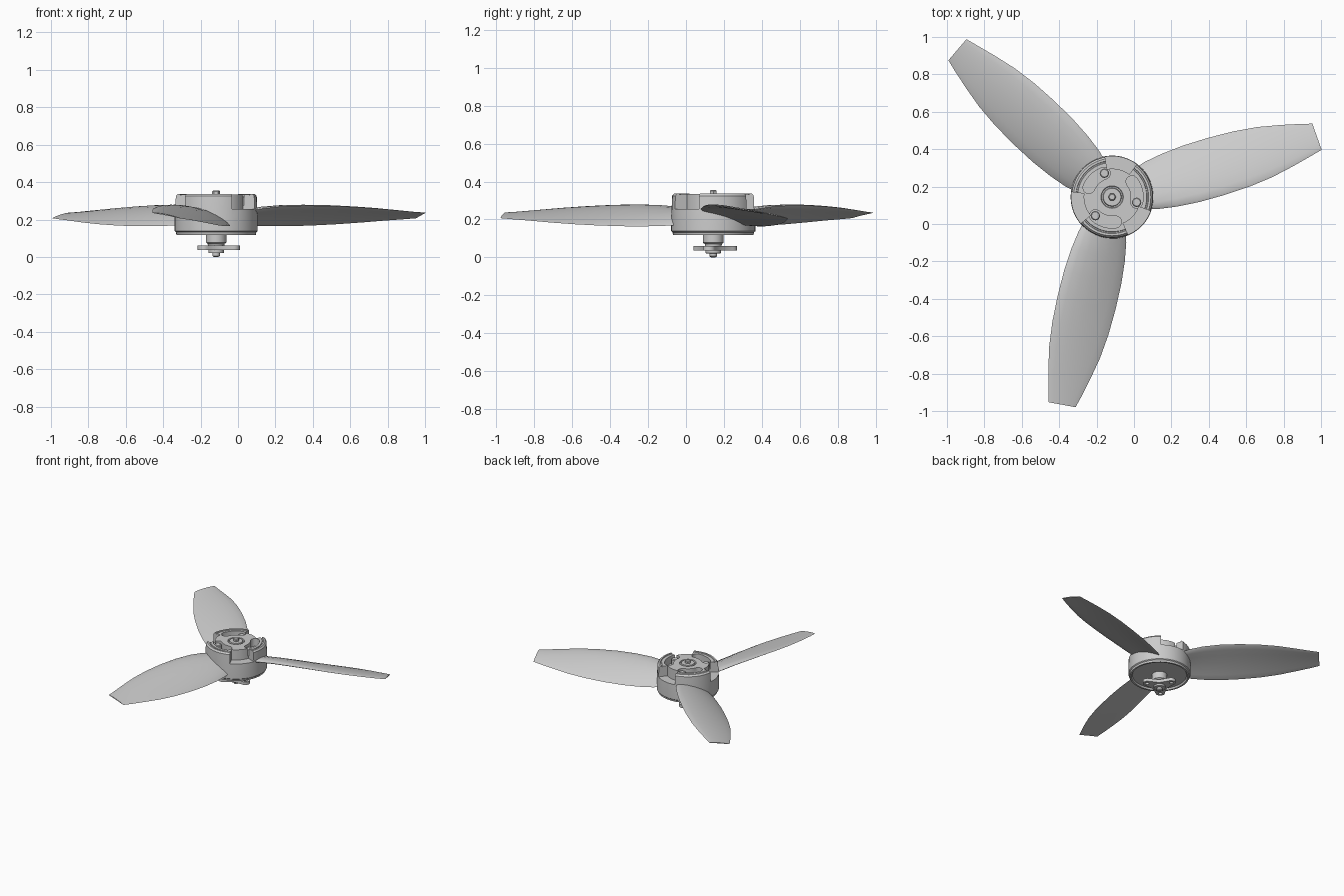
import bpy, bmesh
from math import sin, cos, radians, pi, sqrt

if "Cube" in bpy.data.objects:
    bpy.data.objects.remove(bpy.data.objects["Cube"])

CX, CY = -0.117, 0.144      # rotor axis


def make(name, verts, faces, angle=35):
    me = bpy.data.meshes.new(name)
    me.from_pydata(verts, [], faces)
    bm = bmesh.new()
    bm.from_mesh(me)
    bmesh.ops.recalc_face_normals(bm, faces=bm.faces)
    bm.to_mesh(me)
    bm.free()
    ob = bpy.data.objects.new(name, me)
    ob.location = (CX, CY, 0)
    bpy.context.collection.objects.link(ob)
    smooth(ob, angle)
    return ob


def smooth(ob, angle=35):
    bpy.ops.object.select_all(action='DESELECT')
    ob.select_set(True)
    bpy.context.view_layer.objects.active = ob
    bpy.ops.object.shade_smooth_by_angle(angle=radians(angle))


def loft(name, loops, angle=35):
    """Skin closed loops of equal length and cap both ends."""
    n = len(loops[0])
    verts = [p for l in loops for p in l]
    faces = [(k*n+i, k*n+(i+1) % n, (k+1)*n+(i+1) % n, (k+1)*n+i)
             for k in range(len(loops)-1) for i in range(n)]
    faces += [tuple(range(n)), tuple(range((len(loops)-1)*n, len(loops)*n))]
    return make(name, verts, faces, angle)


def lathe(name, profile, n=48, at=(0, 0)):
    return loft(name, [[(at[0]+r*cos(2*pi*i/n), at[1]+r*sin(2*pi*i/n), z)
                        for i in range(n)] for r, z in profile])


def prism(name, pts, z0, z1):
    return loft(name, [[(x, y, z) for x, y in pts] for z in (z0, z1)])


def polar(r, a):
    return r*cos(radians(a)), r*sin(radians(a))


def slot(r, w, a0, a1, n=10):
    """Curved slot outline with rounded ends."""
    pts = [polar(r+w, a0+(a1-a0)*i/n) for i in range(n+1)]
    for a, turn in ((a1, 0), (a0, 180)):
        cx, cy = polar(r, a)
        for k in range(1, 6):
            dx, dy = polar(w, a+turn+180*k/6)
            pts.append((cx+dx, cy+dy))
        if turn == 0:
            pts += [polar(r-w, a1+(a0-a1)*i/n) for i in range(n+1)]
    return pts


def sector(r0, r1, a0, a1, n=10):
    return ([polar(r1, a0+(a1-a0)*i/n) for i in range(n+1)] +
            [polar(r0, a1+(a0-a1)*i/n) for i in range(n+1)])


def cut(ob, cutter):
    m = ob.modifiers.new("cut", 'BOOLEAN')
    m.operation, m.solver, m.object = 'DIFFERENCE', 'EXACT', cutter
    bpy.ops.object.select_all(action='DESELECT')
    bpy.context.view_layer.objects.active = ob
    bpy.ops.object.modifier_apply(modifier=m.name)
    bpy.data.objects.remove(cutter)


# Hub body with recessed underside
hub = lathe("hub", [(0.05, 0.13), (0.193, 0.13), (0.2, 0.118), (0.212, 0.118),
                    (0.215, 0.132), (0.222, 0.138), (0.222, 0.21), (0.217, 0.325),
                    (0.207, 0.337), (0.195, 0.337), (0.193, 0.331), (0.187, 0.331),
                    (0.185, 0.335), (0.06, 0.335), (0.057, 0.326), (0.05, 0.326),
                    (0.047, 0.337), (0.02, 0.337)])

# Side notches and curved pockets in the top of the hub
for k in range(3):
    a = 120*k
    cut(hub, prism("notch_cutter", sector(0.152, 0.3, a+53, a+100), 0.255, 0.4))
    cut(hub, prism("pocket_cutter", slot(0.134, 0.032, a-12, a+38), 0.275, 0.4))
smooth(hub)

# Lock pins standing in the pockets
for k in range(3):
    lathe("lock_pin_%d" % (k+1), [(0.025, 0.27), (0.025, 0.318), (0.02, 0.323)],
          16, polar(0.134, 120*k-12))

# Shaft ends, motor stem
lathe("shaft_top", [(0.021, 0.32), (0.021, 0.35), (0.016, 0.355)], 6)
lathe("shaft_bottom", [(0.012, 0), (0.02, 0.006), (0.02, 0.02), (0.042, 0.022),
                       (0.042, 0.04)], 16)
lathe("motor_stem", [(0.042, 0.035), (0.045, 0.07), (0.055, 0.078), (0.055, 0.135)], 24)

# Three-armed mounting foot
outline = []
for k in range(3):
    a = 120*k-13
    cx, cy = polar(0.097, a)
    for i in range(9):
        dx, dy = polar(0.033, a-90+180*i/8)
        outline.append((cx+dx, cy+dy))
    outline.append(polar(0.058, a+60))
foot = prism("mounting_foot", outline, 0.036, 0.06)
for k in range(3):
    x, y = polar(0.1, 120*k-13)
    cut(foot, lathe("screw_hole_cutter", [(0.014, 0), (0.014, 0.1)], 12, (x, y)))
smooth(foot)

# Blades: stations of radius, half chord, leading z, trailing z, half thickness
stations = [(0.13, 0.105, 0.242, 0.172, 0.016), (0.22, 0.131, 0.258, 0.167, 0.016),
            (0.32, 0.147, 0.270, 0.164, 0.015), (0.44, 0.157, 0.274, 0.164, 0.014),
            (0.58, 0.159, 0.273, 0.168, 0.012), (0.72, 0.154, 0.267, 0.175, 0.010),
            (0.85, 0.140, 0.259, 0.184, 0.008), (0.97, 0.116, 0.249, 0.194, 0.006),
            (1.08, 0.090, 0.240, 0.202, 0.004), (1.142, 0.074, 0.236, 0.207, 0.003)]
N = 8
for k in range(3):
    a = radians(16.4+120*k)
    loops = []
    for u, h, zl, zt, th in stations:
        ring = []
        for i in range(2*N):
            t = pi*i/N
            s = -cos(t)                          # -1 leading, +1 trailing
            camber = 1.2*th*(1-s*s)
            z = (zl+zt)/2+(zt-zl)/2*s+camber+th*sin(t)*(1-0.3*s)
            v = h*s
            uu = u-0.004*s*(u > 1.1)
            ring.append((uu*cos(a)-v*sin(a), uu*sin(a)+v*cos(a), z))
        loops.append(ring)
    loft("blade_%d" % (k+1), loops, 40)
